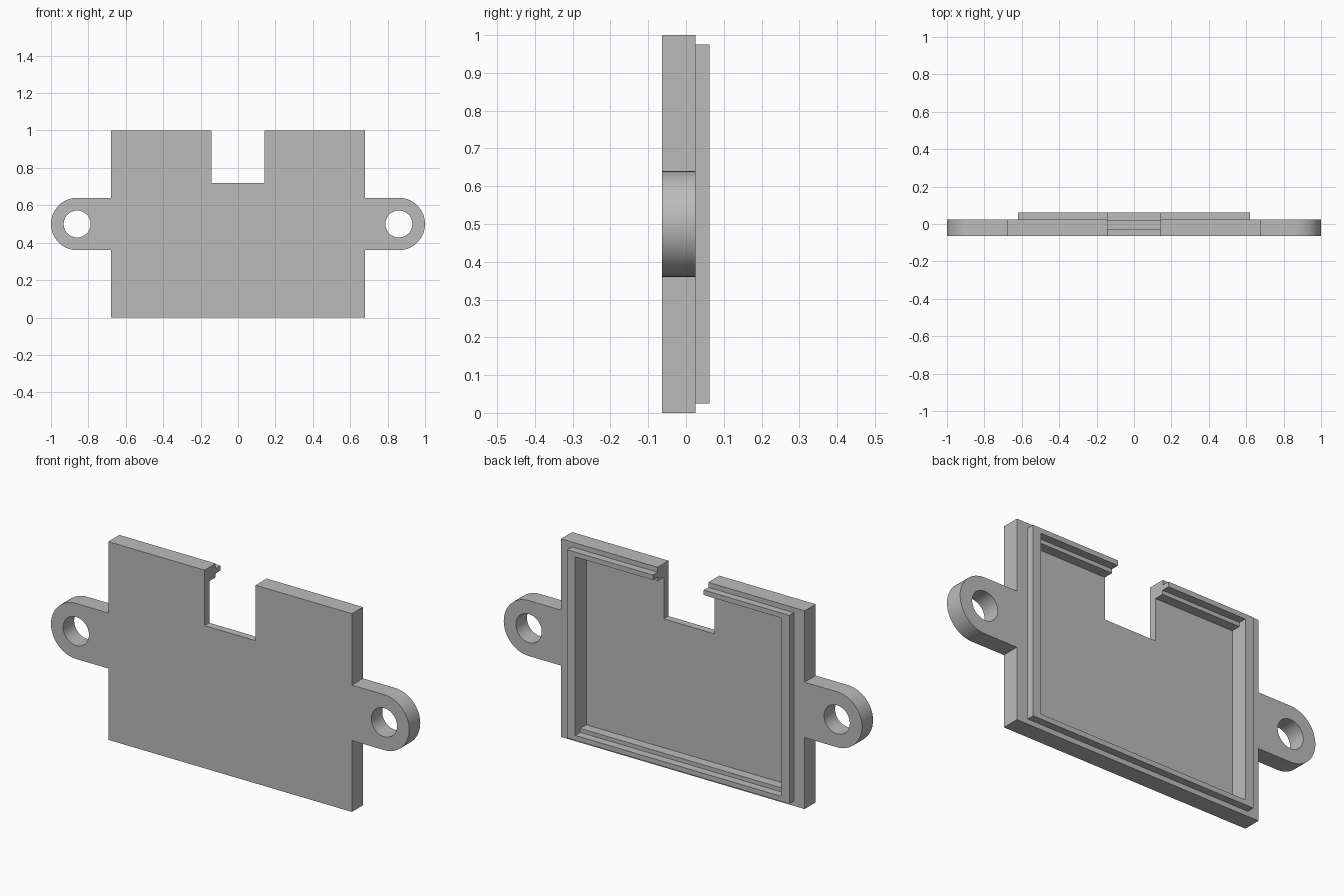
import bpy, bmesh, math
from mathutils import Vector

if "Cube" in bpy.data.objects:
    bpy.data.objects.remove(bpy.data.objects["Cube"], do_unlink=True)

FRONT, BACK, RIM_BACK, FLOOR = -0.063, 0.025, 0.062, -0.026
HALF_W, TAB_X, TAB_Z, TAB_R, HOLE_R = 0.68, 0.86, 0.5, 0.14, 0.072

grey = bpy.data.materials.new("plain grey")
grey.use_nodes = True
grey.diffuse_color = (0.5, 0.5, 0.5, 1)
grey.node_tree.nodes["Principled BSDF"].inputs["Base Color"].default_value = (0.5, 0.5, 0.5, 1)


def prism(name, outline, y0, y1):
    """Extrude an x-z outline from y0 to y1."""
    bm = bmesh.new()
    face = bm.faces.new([bm.verts.new((x, y0, z)) for x, z in outline])
    grown = bmesh.ops.extrude_face_region(bm, geom=[face])["geom"]
    verts = [g for g in grown if isinstance(g, bmesh.types.BMVert)]
    bmesh.ops.translate(bm, verts=verts, vec=Vector((0, y1 - y0, 0)))
    bmesh.ops.recalc_face_normals(bm, faces=bm.faces)
    mesh = bpy.data.meshes.new(name)
    bm.to_mesh(mesh)
    bm.free()
    mesh.materials.append(grey)
    obj = bpy.data.objects.new(name, mesh)
    bpy.context.collection.objects.link(obj)
    return obj


def rect(half_width, z0, z1):
    return [(-half_width, z0), (half_width, z0), (half_width, z1), (-half_width, z1)]


def arc(cx, radius, start, end, steps):
    angles = [math.radians(start + (end - start) * i / steps) for i in range(steps + 1)]
    return [(cx + radius * math.cos(a), TAB_Z + radius * math.sin(a)) for a in angles]


def combine(target, other, operation):
    """Apply a boolean and discard the helper."""
    other.hide_render = True
    mod = target.modifiers.new(operation, "BOOLEAN")
    mod.operation, mod.object, mod.solver = operation, other, "EXACT"
    bpy.context.view_layer.objects.active = target
    bpy.ops.object.modifier_apply(modifier=mod.name)
    bpy.data.objects.remove(other, do_unlink=True)


# Cover plate with a rounded mounting tab on each side
right_half = [(HALF_W, 0), (HALF_W, TAB_Z - TAB_R)]
right_half += arc(TAB_X, TAB_R, -90, 90, 32)
right_half += [(HALF_W, TAB_Z + TAB_R), (HALF_W, 1)]
outline = right_half + [(-x, z) for x, z in reversed(right_half)]
cover = prism("cover_plate", outline, FRONT, BACK)

# Raised rim on the back
combine(cover, prism("rim", rect(0.62, 0.025, 0.975), 0, RIM_BACK), "UNION")

# Stepped pocket: deep recess, then a wider opening through the rim
combine(cover, prism("pocket", rect(0.575, 0.07, 0.93), FLOOR, 0.1), "DIFFERENCE")
combine(cover, prism("rim_opening", rect(0.575, 0.05, 0.95), 0.022, 0.1), "DIFFERENCE")

# Notch in the top edge
combine(cover, prism("notch", rect(0.142, 0.72, 1.1), -0.1, 0.1), "DIFFERENCE")

# Screw holes
for side in (-1, 1):
    hole = prism("hole", arc(side * TAB_X, HOLE_R, 0, 360, 48)[:-1], -0.1, 0.1)
    combine(cover, hole, "DIFFERENCE")

# Smooth the round edges, keep corners sharp
bpy.ops.object.select_all(action="DESELECT")
cover.select_set(True)
bpy.context.view_layer.objects.active = cover
bpy.ops.object.shade_smooth_by_angle(angle=math.radians(30))
